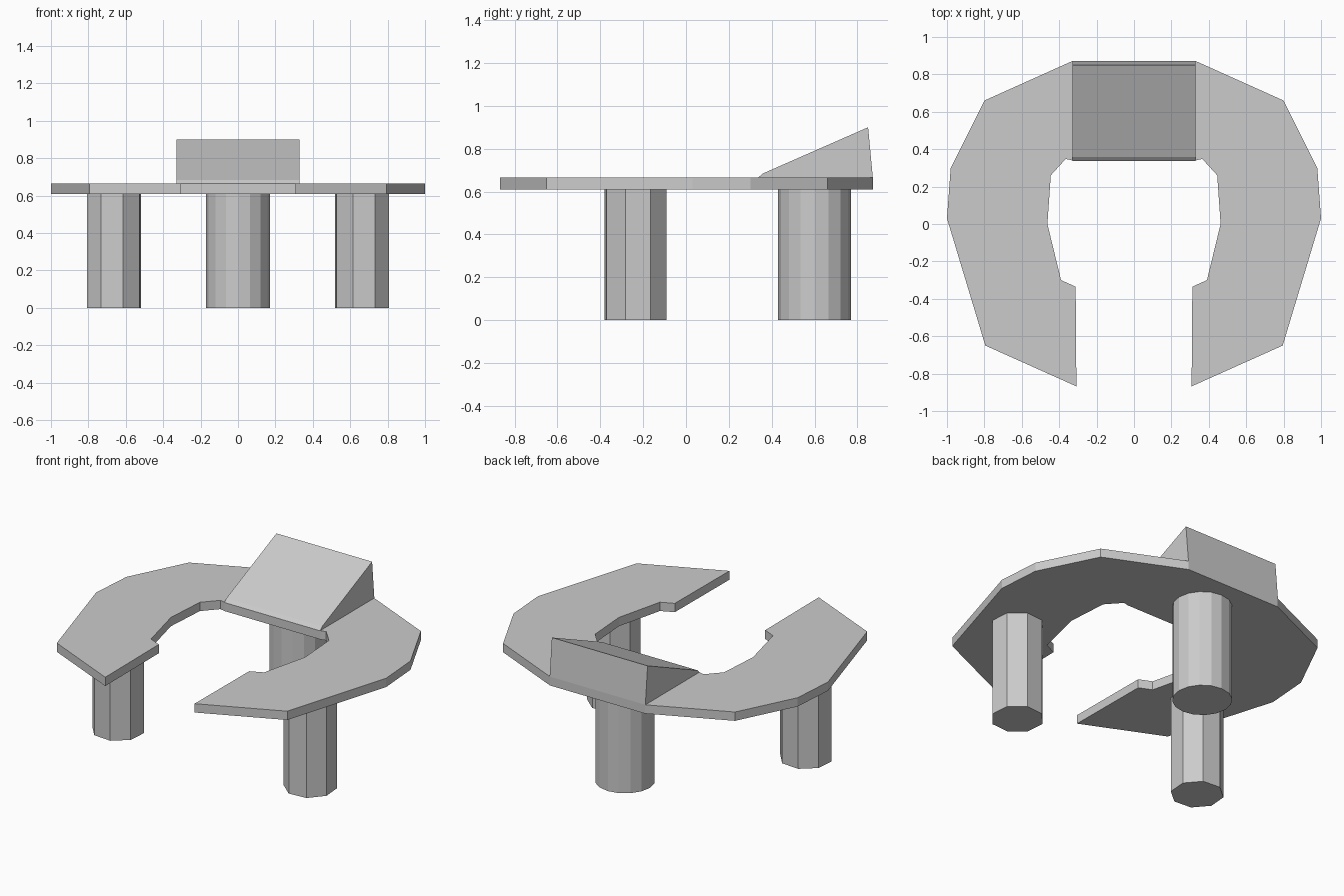
import bpy, bmesh
from math import radians, cos, sin, tau
from mathutils import Vector

if "Cube" in bpy.data.objects:
    bpy.data.objects.remove(bpy.data.objects["Cube"])


def prism(name, profile, direction):
    """Extrude a closed 3D outline along a direction."""
    bm = bmesh.new()
    face = bm.faces.new([bm.verts.new(p) for p in profile])
    ext = bmesh.ops.extrude_face_region(bm, geom=[face], use_keep_orig=True)
    verts = [g for g in ext["geom"] if isinstance(g, bmesh.types.BMVert)]
    bmesh.ops.translate(bm, verts=verts, vec=Vector(direction))
    bmesh.ops.recalc_face_normals(bm, faces=bm.faces[:])
    mesh = bpy.data.meshes.new(name)
    bm.to_mesh(mesh)
    bm.free()
    obj = bpy.data.objects.new(name, mesh)
    bpy.context.collection.objects.link(obj)
    return obj


def leg(name, x, y, radius, sides, turn):
    ring = [(x + radius * cos(tau * i / sides + turn),
             y + radius * sin(tau * i / sides + turn), 0) for i in range(sides)]
    return prism(name, ring, (0, 0, TOP_Z - 0.055))


TOP_Z = 0.665

# Horseshoe table top: right half outline, mirrored to the left
half = [(0.33, 0.34), (0.365, 0.348), (0.445, 0.26), (0.463, 0.0),
        (0.39, -0.30), (0.312, -0.335), (0.308, -0.868), (0.795, -0.65),
        (1.0, 0.03), (0.98, 0.30), (0.80, 0.66), (0.328, 0.872)]
outline = half + [(-x, y) for x, y in reversed(half)]
prism("table_top", [(x, y, TOP_Z - 0.055) for x, y in outline], (0, 0, 0.055))

# Sloped lectern wedge at the back
side = [(0.337, TOP_Z), (0.358, 0.684), (0.85, 0.90), (0.872, TOP_Z)]
prism("sloped_desk", [(-0.33, y, z) for y, z in side], (0.66, 0, 0))

# Thick rear column and two octagonal front legs
leg("rear_column", 0, 0.60, 0.17, 16, 0)
leg("front_leg_right", 0.663, -0.235, 0.152, 8, radians(27))
leg("front_leg_left", -0.663, -0.235, 0.152, 8, radians(-27))
